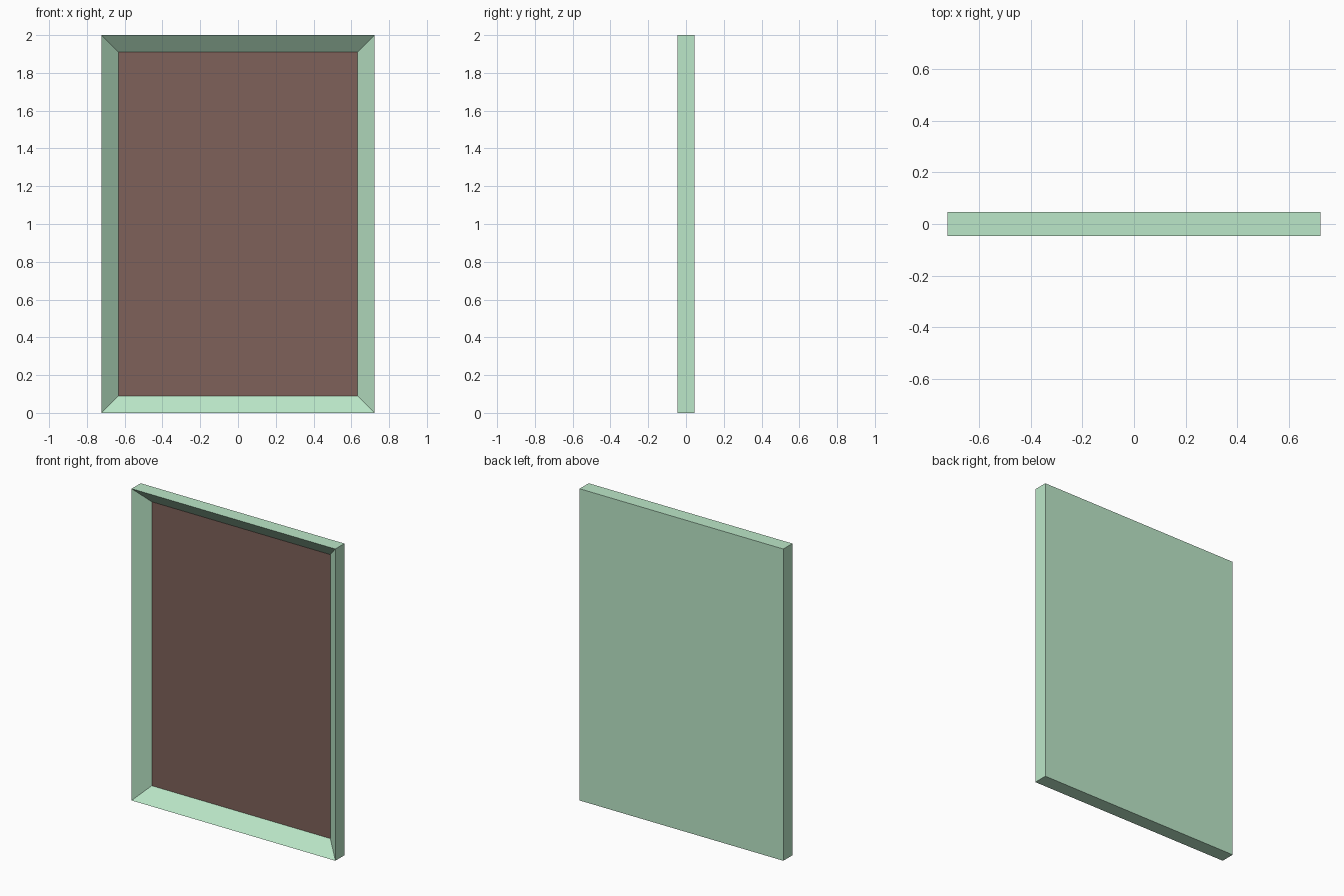
import bpy, bmesh
from mathutils import Matrix, Vector

if "Cube" in bpy.data.objects:
    bpy.data.objects.remove(bpy.data.objects["Cube"])

W, D, H = 1.446, 0.092, 2.0      # outer size
BORDER = 0.126                   # width of the sloping border
RECESS = 0.077                   # depth of the panel behind the front rim


def add_object(name, bm, color):
    mesh = bpy.data.meshes.new(name)
    bm.to_mesh(mesh)
    bm.free()
    mat = bpy.data.materials.new(name + "_colour")
    mat.diffuse_color = color
    mat.use_nodes = True
    mat.node_tree.nodes["Principled BSDF"].inputs["Base Color"].default_value = mat.diffuse_color
    mesh.materials.append(mat)
    obj = bpy.data.objects.new(name, mesh)
    bpy.context.collection.objects.link(obj)
    return obj


# Frame: a slab whose front slopes inward to a recessed opening
bm = bmesh.new()
bmesh.ops.create_cube(bm, size=1, matrix=Matrix.Translation((0, 0, H / 2)) @ Matrix.Diagonal((W, D, H, 1)))
bm.normal_update()
front = min(bm.faces, key=lambda f: f.calc_center_median().y)
bmesh.ops.inset_region(bm, faces=[front], thickness=BORDER)
bmesh.ops.translate(bm, verts=front.verts, vec=Vector((0, RECESS, 0)))
corners = [v.co.copy() for v in front.verts]
bmesh.ops.delete(bm, geom=[front], context='FACES_ONLY')
add_object("frame", bm, (0.50, 0.80, 0.58, 1))

# Panel: flat sheet filling the recessed opening
bm = bmesh.new()
bm.faces.new([bm.verts.new(c) for c in corners])
add_object("panel", bm, (0.21, 0.12, 0.10, 1))
